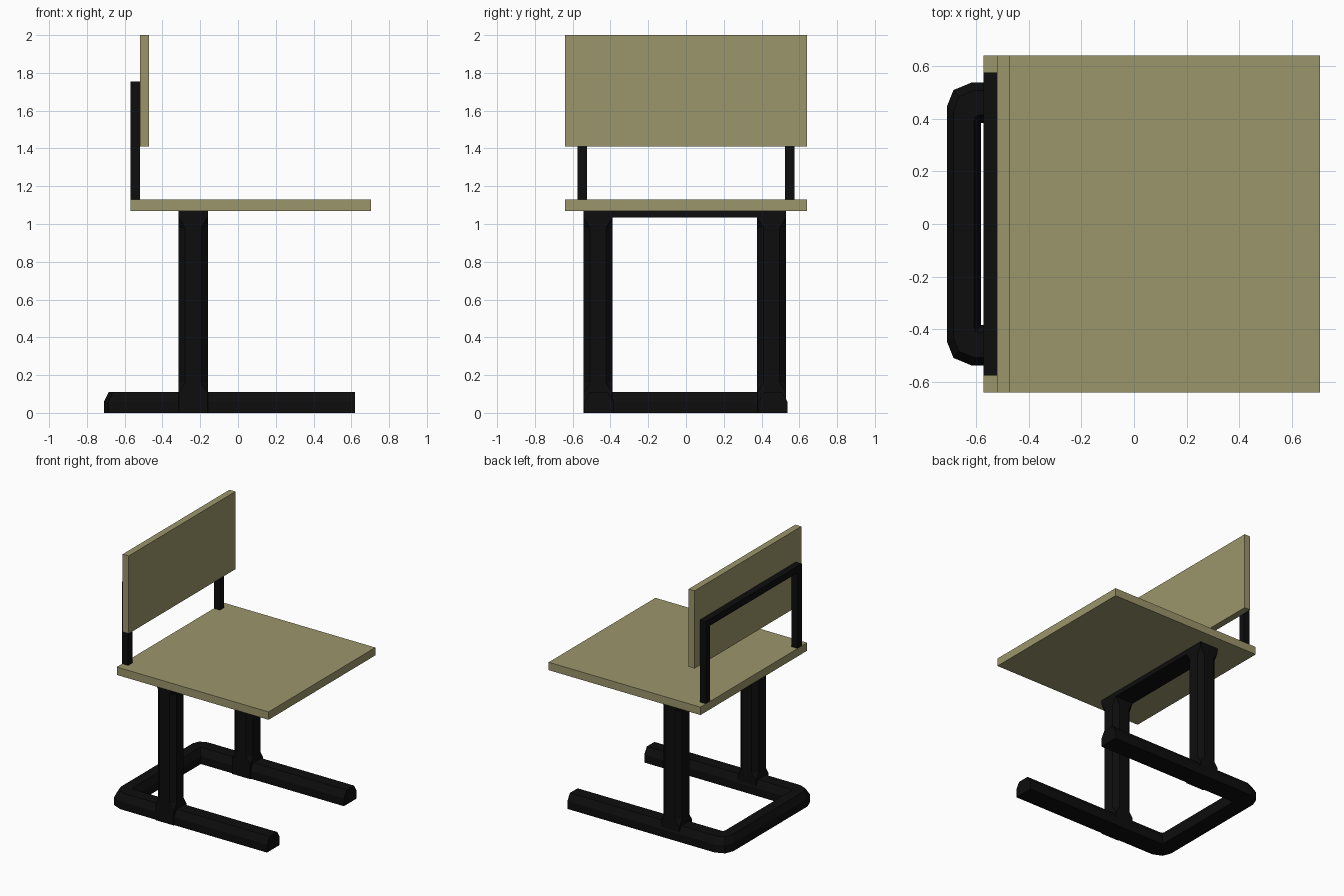
import bpy, bmesh

if "Cube" in bpy.data.objects:
    bpy.data.objects.remove(bpy.data.objects["Cube"])


def material(name, rgb):
    m = bpy.data.materials.new(name)
    m.diffuse_color = (*rgb, 1)
    m.use_nodes = True
    m.node_tree.nodes["Principled BSDF"].inputs["Base Color"].default_value = m.diffuse_color
    return m


wood = material("olive_board", (0.33, 0.30, 0.145))
metal = material("black_metal", (0.004, 0.004, 0.004))


def finish(bm, name, mat):
    bmesh.ops.remove_doubles(bm, verts=bm.verts, dist=1e-5)
    bmesh.ops.recalc_face_normals(bm, faces=bm.faces)
    me = bpy.data.meshes.new(name)
    bm.to_mesh(me)
    bm.free()
    me.materials.append(mat)
    ob = bpy.data.objects.new(name, me)
    bpy.context.collection.objects.link(ob)
    return ob


def loft(name, rings, mat):
    """Skin a list of equal-length closed rings and cap both ends."""
    bm = bmesh.new()
    loops = [[bm.verts.new(p) for p in r] for r in rings]
    n = len(rings[0])
    for a, b in zip(loops, loops[1:]):
        for i in range(n):
            j = (i + 1) % n
            bm.faces.new((a[i], a[j], b[j], b[i]))
    bm.faces.new(loops[0])
    bm.faces.new(loops[-1])
    return finish(bm, name, mat)


def box(name, x, y, z, mat):
    rings = [[(x[0], y[0], h), (x[1], y[0], h), (x[1], y[1], h), (x[0], y[1], h)] for h in z]
    return loft(name, rings, mat)


# Seat and back boards
box("seat", (-0.57, 0.705), (-0.64, 0.64), (1.07, 1.13), wood)
box("backrest", (-0.52, -0.47), (-0.64, 0.64), (1.41, 2.0), wood)

# Inverted U frame holding the backrest
frame = [((0.575, 1.13), (0.525, 1.13)), ((0.575, 1.755), (0.525, 1.705)),
         ((-0.575, 1.755), (-0.525, 1.705)), ((-0.575, 1.13), (-0.525, 1.13))]
loft("backrest_frame",
     [[(-0.57, *o), (-0.52, *o), (-0.52, *i), (-0.57, *i)] for o, i in frame], metal)

# U-shaped floor base: arched section swept between outer and inner edges
half = [((0.62, 0.537), (0.62, 0.385)), ((-0.615, 0.537), (-0.58, 0.383)),
        ((-0.685, 0.508), (-0.58, 0.383)), ((-0.71, 0.445), (-0.58, 0.383))]
path = half + [((ox, -oy), (ix, -iy)) for (ox, oy), (ix, iy) in reversed(half)]
section = [(0, 0), (0, 0.06), (0.2, 0.11), (0.8, 0.11), (1, 0.06), (1, 0)]
loft("floor_base",
     [[(o[0] + (i[0] - o[0]) * t, o[1] + (i[1] - o[1]) * t, z) for t, z in section]
      for o, i in path], metal)


# Uprights: chamfered posts flaring to square at both ends
def post_ring(cx, cy, z, c, h=0.0775):
    k = h - c
    pts = [(h, -k), (h, k), (k, h), (-k, h), (-h, k), (-h, -k), (-k, -h), (k, -h)]
    return [(cx + x, cy + y, z) for x, y in pts]


levels = [(0.0, 0.002), (0.11, 0.002), (0.16, 0.035), (0.98, 0.035), (1.035, 0.002)]
for side, cy in (("left", 0.453), ("right", -0.466)):
    loft(side + "_upright", [post_ring(-0.2375, cy, z, c) for z, c in levels], metal)

# Crossbar under the seat
box("seat_crossbar", (-0.315, -0.16), (-0.5435, 0.5305), (1.035, 1.07), metal)
